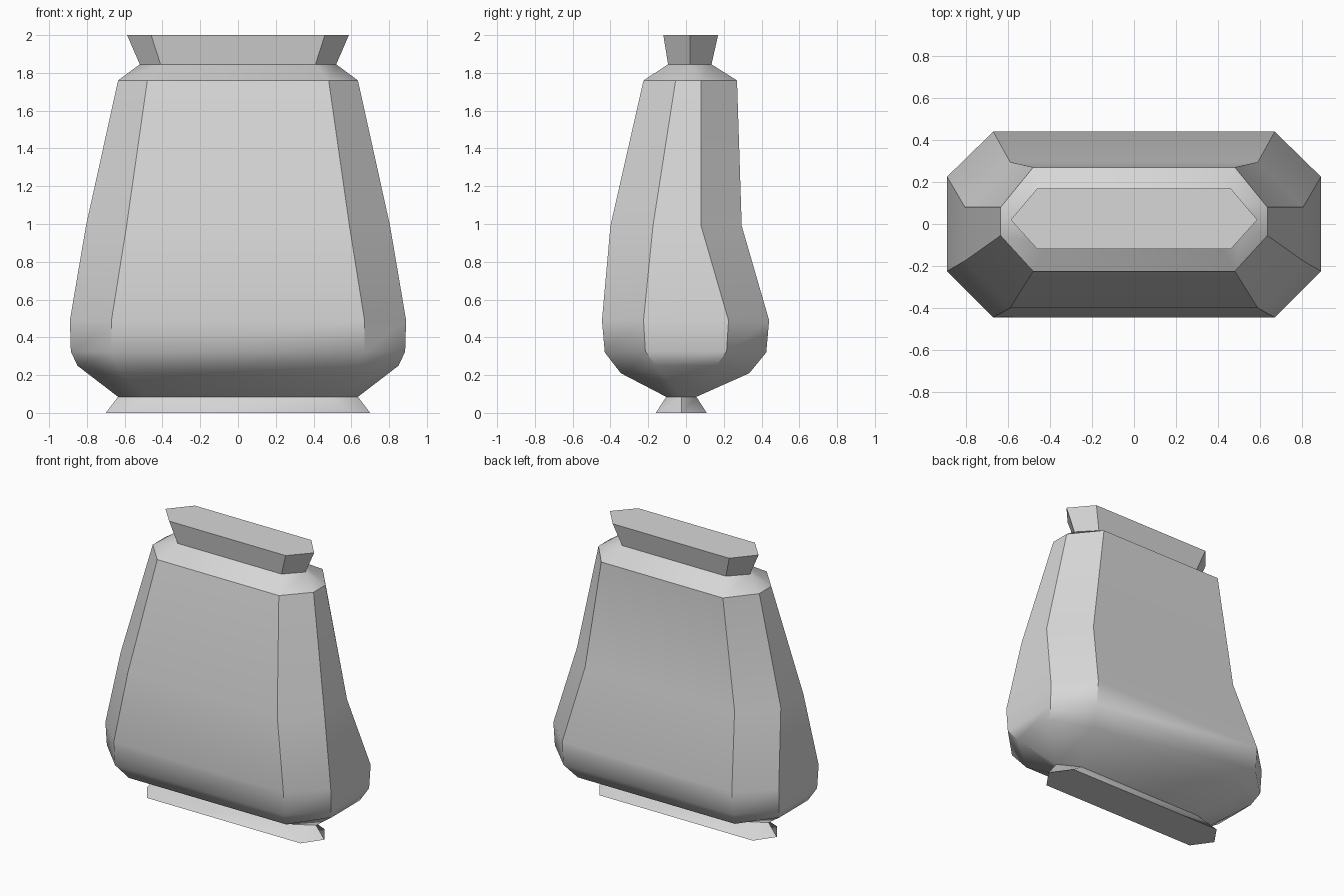
import bpy, bmesh, math

cube = bpy.data.objects.get("Cube")
if cube:
    bpy.data.objects.remove(cube)

GREY = 0.68
cloth = bpy.data.materials.new("light grey")
cloth.use_nodes = True
colour = (GREY, GREY, GREY, 1)
cloth.diffuse_color = colour
cloth.node_tree.nodes["Principled BSDF"].inputs["Base Color"].default_value = colour

# Each ring: side x, corner x, front y, back y, side front y, side back y, long z, side z
RINGS = [
    (0.70, 0.605, -0.16, 0.11, -0.025, -0.025, 0.0, 0.0),      # flared foot
    (0.635, 0.49, -0.105, 0.055, -0.025, -0.025, 0.085, 0.085),  # pinch
    (0.85, 0.62, -0.345, 0.335, -0.16, 0.16, 0.21, 0.25),
    (0.885, 0.67, -0.43, 0.425, -0.215, 0.215, 0.32, 0.325),
    (0.89, 0.67, -0.445, 0.44, -0.225, 0.225, 0.49, 0.49),      # fullest part
    (0.805, 0.59, -0.40, 0.295, -0.175, 0.08, 0.99, 0.99),
    (0.635, 0.48, -0.225, 0.27, -0.055, 0.08, 1.76, 1.76),      # shoulder
    (0.52, 0.41, -0.095, 0.135, 0.02, 0.02, 1.845, 1.845),      # neck
    (0.587, 0.46, -0.12, 0.17, 0.02, 0.02, 2.0, 2.0),           # flared mouth
]


def ring_points(side, corner, front, back, side_front, side_back, z, side_z):
    right = [(corner, front, z), (side, side_front, side_z),
             (side, side_back, side_z), (corner, back, z)]
    return right + [(-x, y, h) for x, y, h in reversed(right)]


# Loft the rings and cap both ends
bm = bmesh.new()
loops = [[bm.verts.new(p) for p in ring_points(*ring)] for ring in RINGS]
for low, high in zip(loops, loops[1:]):
    for i in range(8):
        j = (i + 1) % 8
        bm.faces.new((low[i], low[j], high[j], high[i]))
bm.faces.new(list(reversed(loops[0])))
bm.faces.new(loops[-1])

# Coinciding side points make the foot and mouth six-sided
bmesh.ops.remove_doubles(bm, verts=bm.verts, dist=0.001)
bmesh.ops.recalc_face_normals(bm, faces=bm.faces)

mesh = bpy.data.meshes.new("pouch_body")
bm.to_mesh(mesh)
bm.free()
mesh.materials.append(cloth)
pouch = bpy.data.objects.new("pouch_body", mesh)
bpy.context.collection.objects.link(pouch)

# Soft belly, crisp chamfers and rims
bpy.ops.object.select_all(action="DESELECT")
pouch.select_set(True)
bpy.context.view_layer.objects.active = pouch
bpy.ops.object.shade_smooth_by_angle(angle=math.radians(39))
